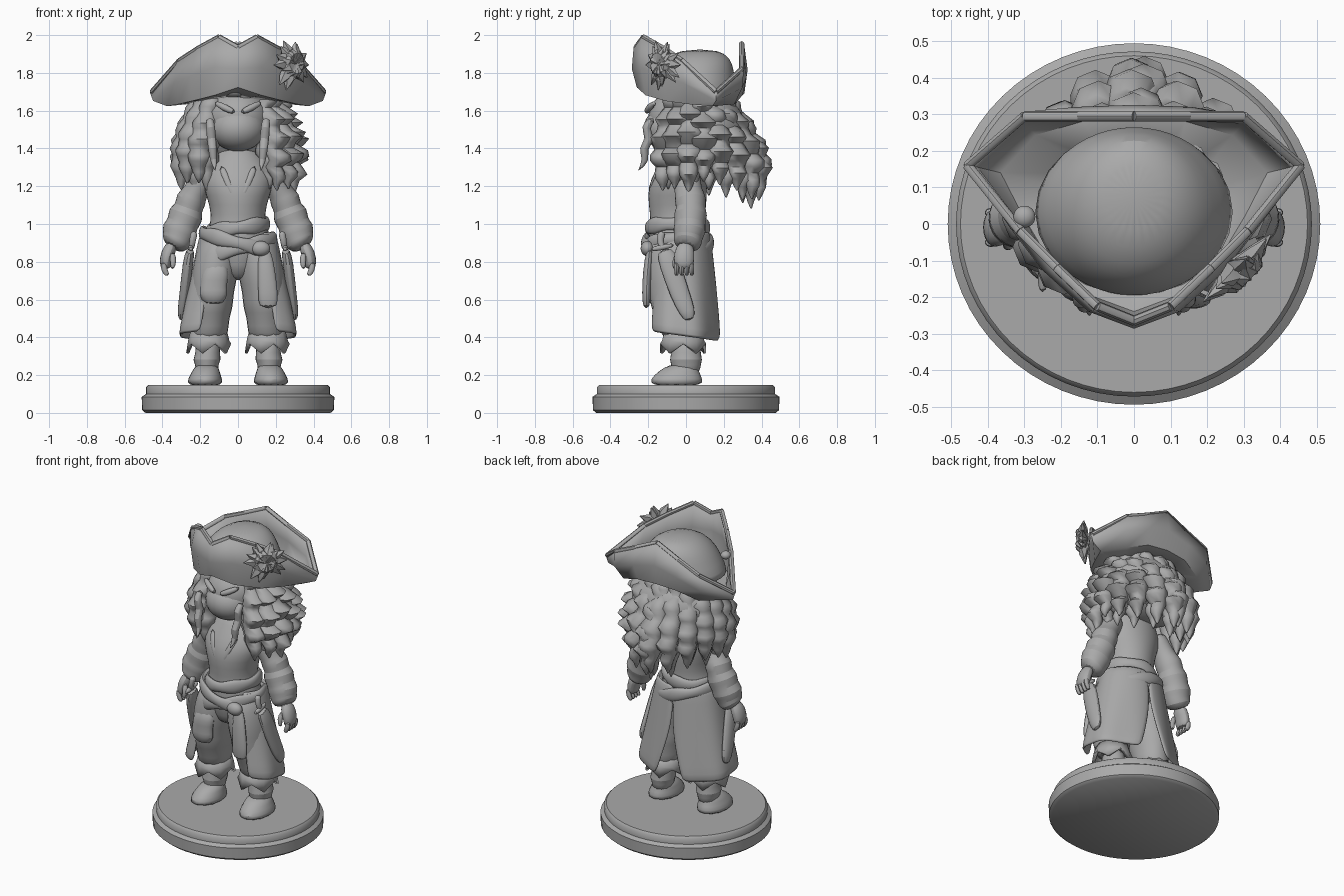
import bpy, bmesh, math, random
from mathutils import Vector

random.seed(4)
if "Cube" in bpy.data.objects:
    bpy.data.objects.remove(bpy.data.objects["Cube"], do_unlink=True)

GREY = (0.4, 0.4, 0.4, 1)
mat = bpy.data.materials.new("stone_grey")
mat.use_nodes = True
mat.diffuse_color = GREY
mat.node_tree.nodes["Principled BSDF"].inputs["Base Color"].default_value = GREY


def finish(bm, name, soft=0, thick=0, angle=45):
    """Turn a bmesh into a shaded object with optional thickness and softening."""
    bmesh.ops.recalc_face_normals(bm, faces=bm.faces)
    me = bpy.data.meshes.new(name)
    bm.to_mesh(me)
    bm.free()
    ob = bpy.data.objects.new(name, me)
    bpy.context.collection.objects.link(ob)
    me.materials.append(mat)
    if thick:
        ob.modifiers.new("thickness", "SOLIDIFY").thickness = thick
        ob.modifiers["thickness"].offset = 0
    if soft:
        ob.modifiers.new("soft", "SUBSURF").levels = soft
        ob.modifiers["soft"].render_levels = soft
    bpy.ops.object.select_all(action="DESELECT")
    ob.select_set(True)
    bpy.context.view_layer.objects.active = ob
    bpy.ops.object.shade_smooth_by_angle(angle=math.radians(angle))


def skin(bm, rings, closed=True):
    """Bridge equal rings of points with quads."""
    vs = [[bm.verts.new(p) for p in r] for r in rings]
    n = len(vs[0])
    for a, b in zip(vs, vs[1:]):
        for i in range(n if closed else n - 1):
            j = (i + 1) % n
            bm.faces.new((a[i], a[j], b[j], b[i]))
    return vs


def tube(bm, rows, n=12, flat=False):
    """Loft ellipses along a path; rows hold x, y, z, width radius, depth radius."""
    pts = [Vector(r[:3]) for r in rows]
    rings = []
    for i, r in enumerate(rows):
        d = pts[min(i + 1, len(pts) - 1)] - pts[max(i - 1, 0)]
        d = Vector((0, 0, 1)) if flat else d.normalized()
        u = Vector((0, 1, 0)).cross(d).normalized()
        v = d.cross(u)
        rings.append([pts[i] + u * r[3] * math.cos(t) + v * r[4] * math.sin(t)
                      for t in (math.tau * k / n for k in range(n))])
    vs = skin(bm, rings)
    bm.faces.new(vs[0])
    bm.faces.new(vs[-1])


def part(name, rows, n=12, flat=False, soft=1, sides=(1,)):
    for s in sides:
        bm = bmesh.new()
        tube(bm, [(r[0] * s, *r[1:]) for r in rows], n, flat)
        finish(bm, name if len(sides) == 1 else ("left_" if s > 0 else "right_") + name, soft)


def ball(name, loc, size):
    bm = bmesh.new()
    bmesh.ops.create_uvsphere(bm, u_segments=24, v_segments=14, radius=1)
    for v in bm.verts:
        v.co = Vector(a * b + c for a, b, c in zip(v.co, size, loc))
    finish(bm, name)


BOTH = (1, -1)

# Round stand with a stepped rim
part("stand", [(0, 0, z, r, r * .97) for r, z in
     ((.49, 0), (.508, .015), (.51, .085), (.487, .1), (.487, .135), (.475, .147))], 64, True, 0)

# Shoes, ankles and legs
part("shoe", [(.175, -.05, .14, .1, .145), (.175, -.05, .18, .095, .145), (.17, -.04, .22, .075, .11),
              (.165, -.01, .26, .06, .08)], flat=True, sides=BOTH)
part("boot_shaft", [(.165, 0, .2, .065, .08), (.165, 0, .26, .062, .08), (.165, 0, .28, .08, .092),
                    (.16, 0, .31, .065, .08), (.16, 0, .4, .07, .08)], flat=True, sides=BOTH)
part("trouser_leg", [(.16, -.01, .37, .08, .09), (.15, -.02, .42, .105, .12), (.145, -.03, .5, .1, .13),
                     (.145, -.04, .56, .125, .155), (.135, -.05, .64, .115, .15),
                     (.125, -.05, .72, .13, .165), (.11, -.05, .85, .12, .16),
                     (.09, -.04, .95, .1, .14)], flat=True, sides=BOTH)

# Ragged trouser cuffs
for s in BOTH:
    bm = bmesh.new()
    rings = []
    for z, r, jag in ((.43, .09, 0), (.38, .102, 0), (.34, .112, .025)):
        rings.append([(s * .155 + r * math.cos(a), r * 1.08 * math.sin(a) - .015, z + jag * (-1) ** k)
                      for k in range(10) for a in [math.tau * k / 10]])
    skin(bm, rings)
    finish(bm, "trouser_cuff", 0, .015)

# Torso and shirt
part("torso", [(0, -.04, .7, .06, .1), (0, -.04, .77, .13, .14), (0, -.045, .92, .19, .16),
               (0, -.045, 1.0, .14, .14), (0, -.045, 1.1, .15, .155), (0, -.045, 1.2, .19, .16),
               (0, -.03, 1.28, .185, .135), (0, -.01, 1.35, .13, .11), (0, 0, 1.42, .09, .08)], 20, True)
part("shirt_lapel", [(.01, -.19, 1.12, .008, .006), (.055, -.19, 1.22, .018, .008),
                     (.09, -.13, 1.31, .02, .01)], 8, sides=BOTH)

# Waist sash and slanted belts
for name, z, tilt, rx, ry in (("waist_sash", .98, .02, .152, .155), ("hip_belt", .9, -.05, .19, .175),
                              ("lower_belt", .87, .05, .19, .165)):
    bm = bmesh.new()
    rings = []
    for k in range(28):
        a = math.tau * k / 28
        w = .042 + .008 * math.sin(5 * a)
        c, sn = math.cos(a), math.sin(a)
        rings.append([((rx + .022 * math.cos(t)) * c, -.045 + (ry + .022 * math.cos(t)) * sn,
                       z + tilt * c + w * math.sin(t)) for t in (math.tau * j / 8 for j in range(8))])
    skin(bm, rings + [rings[0]])
    bmesh.ops.remove_doubles(bm, verts=bm.verts, dist=.0001)
    finish(bm, name, 1)

# Sash knot, hanging tail and pouch
ball("sash_knot", (.12, -.205, .87), (.05, .035, .04))
part("sash_tail", [(.14, -.19, .88, .035, .02), (.15, -.205, .75, .05, .025),
                   (.16, -.21, .63, .055, .025), (.16, -.21, .55, .055, .02)], 10)
part("hip_pouch", [(-.13, -.17, .57, .05, .03), (-.13, -.18, .63, .085, .045),
                   (-.13, -.18, .67, .07, .035), (-.12, -.18, .73, .08, .045),
                   (-.11, -.17, .8, .05, .03)], 10, True)

# Long coat skirt, open at the front and split at the back
for s in BOTH:
    bm = bmesh.new()
    rings = []
    for i in range(7):
        f = i / 6
        end = math.pi - max(0, f - .4) * .5
        rx, ry = .19 + .125 * f, .15 + .06 * f
        row = []
        for k in range(13):
            a = .7 + (end - .7) * k / 12
            fold = 1 + .035 * f * math.sin(a * 7)
            row.append((s * rx * fold * math.sin(a), -.03 + .003 * f - ry * fold * math.cos(a),
                        .96 - .555 * f + .03 * f * math.cos(a)))
        rings.append(row)
    skin(bm, rings, False)
    finish(bm, "coat_skirt", 1, .022)

# Scabbards and weapon grips at the hips
part("scabbard", [(.25, -.12, .87, .025, .045), (.265, -.09, .8, .03, .06), (.285, -.03, .62, .027, .055),
                  (.3, .01, .53, .024, .045), (.3, .02, .49, .012, .025)], 10, sides=BOTH)
part("weapon_grip", [(.25, -.12, .86, .02, .02), (.24, -.14, .91, .016, .018),
                     (.235, -.13, .945, .024, .026), (.23, -.125, .96, .01, .01)], 8, sides=BOTH)
part("guard", [(.25, -.19, .865, .012, .012), (.25, -.13, .875, .018, .018),
               (.245, -.06, .89, .012, .012)], 8, sides=BOTH)

# Arms with bunched sleeves, hands and fingers
part("sleeve", [(.14, 0, 1.3, .06, .07), (.19, 0, 1.24, .075, .08), (.225, .015, 1.165, .062, .072),
                (.25, .025, 1.13, .088, .09), (.262, .025, 1.08, .07, .075), (.275, .025, 1.055, .102, .095),
                (.295, .02, .995, .08, .08), (.31, .02, .97, .1, .092), (.32, .01, .925, .08, .075),
                (.33, .01, .905, .085, .08), (.35, 0, .875, .05, .06)], 14, sides=BOTH)
part("hand", [(.345, 0, .9, .035, .045), (.375, -.01, .84, .038, .058), (.385, -.01, .79, .034, .055),
              (.38, -.01, .76, .025, .045)], 10, sides=BOTH)
for s in BOTH:
    bm = bmesh.new()
    for k in range(4):
        y = -.05 + .027 * k
        tube(bm, [(s * .395, y, .8, .018, .015), (s * .392, y, .755, .018, .014),
                  (s * .37, y, .725, .015, .012)], 8)
    tube(bm, [(s * .35, -.04, .85, .018, .018), (s * .34, -.06, .8, .018, .016),
              (s * .35, -.06, .76, .012, .012)], 8)
    finish(bm, "fingers", 1)

# Head, round face and angry brows
ball("head", (0, -.02, 1.56), (.17, .18, .16))
ball("lower_face", (0, -.085, 1.505), (.145, .14, .12))
part("eyebrow", [(.015, -.21, 1.59, .015, .015), (.07, -.2, 1.615, .022, .02),
                 (.125, -.16, 1.645, .014, .014)], 8, sides=BOTH)
part("beard_curl", [(.15, -.17, 1.56, .025, .025), (.145, -.225, 1.51, .025, .025),
                    (.14, -.18, 1.45, .028, .028), (.135, -.235, 1.4, .024, .024),
                    (.13, -.205, 1.34, .022, .022), (.12, -.255, 1.28, .003, .003)], 8, sides=BOTH)

# Crimped hair: soft core plus zigzag locks in two layers
ball("hair_core", (0, .1, 1.5), (.28, .22, .2))
for layer, (count, rx, ry, low, rad) in enumerate(((8, .295, .23, 1.18, .06), (7, .235, .19, 1.14, .055))):
    bm = bmesh.new()
    for s in BOTH:
        for k in range(count):
            a = .75 + (math.pi - .8) * k / (count - 1)
            back = max(0, -math.cos(a)) ** 3
            bottom = low + random.uniform(-.02, .05) - .05 * back
            phase = random.uniform(0, math.tau)
            rows = []
            for i in range(17):
                f = i / 16
                wave = math.sin(phase + f * 30) * min(1, 4 * (1 - f))
                out = .66 + .37 * math.sin(min(f * 1.9, 1.65)) + .05 * wave
                r = rad * (.75 + .4 * math.sin(f * 2.6)) * (1 - f ** 5 * .93) * (1 + .12 * wave)
                rows.append((s * rx * out * math.sin(a) + .012 * wave,
                             .05 - ry * out * math.cos(a) + .1 * back * min(1, f * 1.7),
                             1.68 + (bottom - 1.68) * f, r, r))
            tube(bm, rows, 8, True)
    finish(bm, ("outer_locks", "inner_locks")[layer], 0, angle=60)

# Hat crown
part("hat_crown", [(0, .03, 1.66, .3, .24), (0, .035, 1.72, .265, .235), (0, .04, 1.81, .22, .215),
                   (0, .06, 1.88, .165, .18), (0, .075, 1.925, .08, .09)], 24, True)

# Three-cornered brim: fold line and raised edge, given for one half
fold = [(0, -.25, 1.73), (.12, -.205, 1.69), (.24, -.1, 1.66), (.31, .02, 1.645),
        (.37, .14, 1.635), (.27, .25, 1.645), (.14, .29, 1.69), (0, .3, 1.7)]
edge = [(0, -.265, 1.935), (.1, -.225, 1.99), (.21, -.12, 1.93), (.31, -.02, 1.865),
        (.455, .16, 1.7), (.3, .295, 1.82), (.15, .295, 1.885), (0, .295, 1.955)]


def whole(half):
    return [Vector(p) for p in half] + [Vector((-x, y, z)) for x, y, z in half[-2:0:-1]]


low, top = whole(fold), whole(edge)
inner = [Vector((p.x * .4, .03 + (p.y - .03) * .5, 1.67)) for p in low]
middle = [a.lerp(b, .5) + Vector((a.x * .07, (a.y - .03) * .06, -.01)) for a, b in zip(low, top)]
bm = bmesh.new()
skin(bm, [inner, low, middle, top])
finish(bm, "hat_brim", 0, .025, 60)
bm = bmesh.new()
for a, b in zip(top, top[1:] + top[:1]):
    tube(bm, [(*a, .014, .014), (*b, .014, .014)], 8)
finish(bm, "brim_piping")
ball("brim_stud", (-.3, .02, 1.85), (.03, .03, .025))

# Feather plume on the left of the brim
bm = bmesh.new()
side, normal = Vector((.7, .7, 0)), Vector((.7, -.7, 0))
centre = Vector((.275, -.115, 1.85))
for k in range(26):
    a = math.tau * k / 13 + random.uniform(-.2, .2)
    reach = random.uniform(.11, .15) if k < 13 else .09
    d = side * math.cos(a) * .95 + Vector((0, 0, 1)) * math.sin(a)
    lift = normal * (.015 if k < 13 else .035)
    p, q, e = centre + lift * .6, centre + d * reach * .6 + lift, centre + d * reach + lift * .6
    tube(bm, [(*p, .03, .03), (*q, .03, .022), (*e, .002, .002)], 5)
finish(bm, "feather_plume", 0, angle=25)
